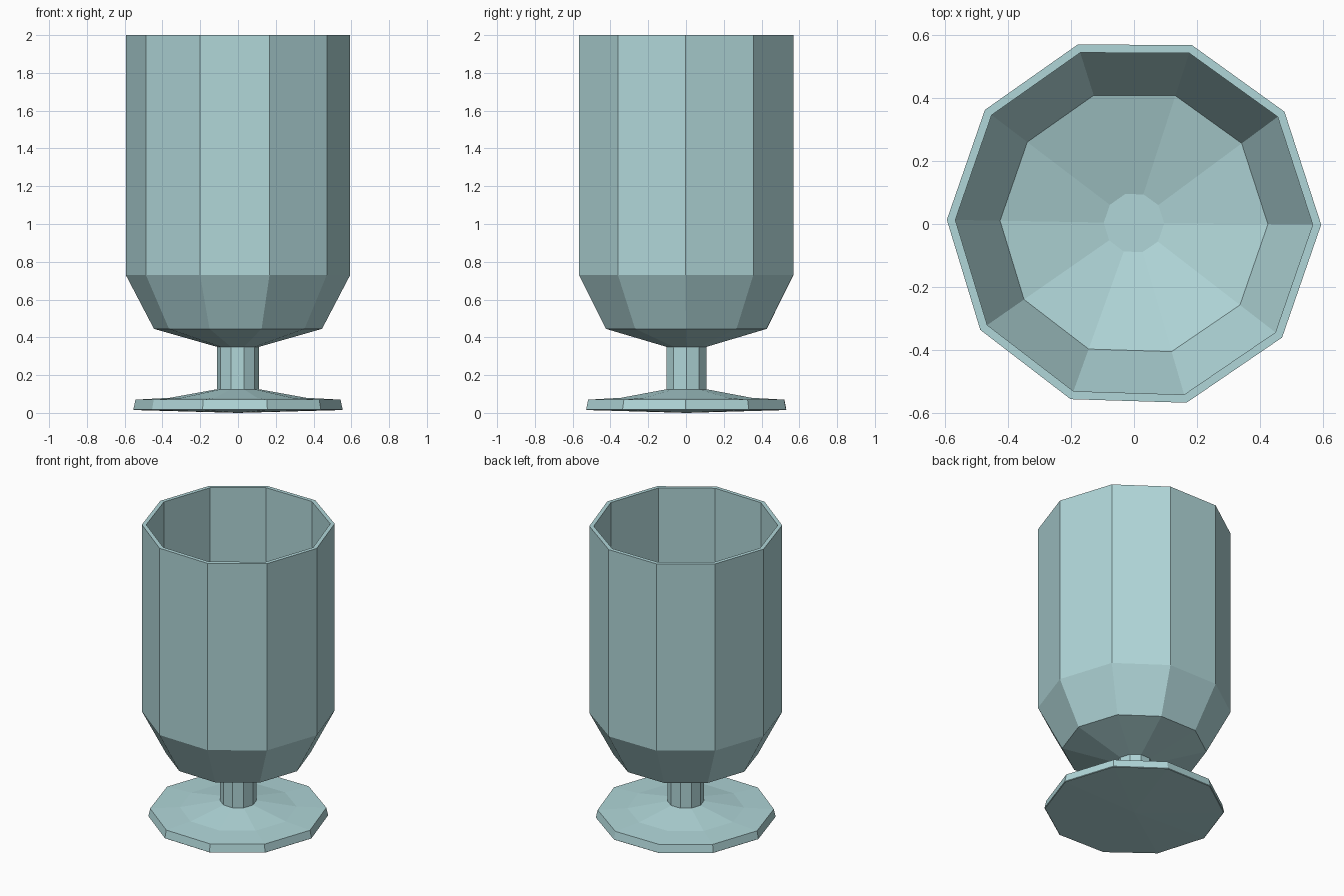
import bpy
import bmesh
from math import cos, sin, radians

cube = bpy.data.objects.get("Cube")
if cube:
    bpy.data.objects.remove(cube, do_unlink=True)

# Pale blue-green glass
glass = bpy.data.materials.new("pale_teal_glass")
glass.use_nodes = True
colour = (0.434, 0.672, 0.687, 1)
glass.diffuse_color = colour
glass.node_tree.nodes["Principled BSDF"].inputs["Base Color"].default_value = colour

# Ten slightly uneven, hand-cut facet directions
TWIST = [-0.5, 0.5, 0, -0.5, -1.2, -1, -1.2, -1.8, -1.7, -1.7]
ANGLES = [radians(36 * i + t) for i, t in enumerate(TWIST)]


def lathe(name, profile, cap_end=False):
    """Sweep (radius, height) points around z as flat facets."""
    bm = bmesh.new()
    rings = [[bm.verts.new((r * cos(a), r * sin(a) + 0.003, z)) for a in ANGLES]
             for r, z in profile]
    n = len(ANGLES)
    for low, high in zip(rings, rings[1:]):
        for i in range(n):
            k = (i + 1) % n
            bm.faces.new((low[i], low[k], high[k], high[i]))
    if cap_end:
        bm.faces.new(rings[-1])
    bmesh.ops.remove_doubles(bm, verts=bm.verts, dist=0.0005)
    mesh = bpy.data.meshes.new(name)
    bm.to_mesh(mesh)
    bm.free()
    mesh.materials.append(glass)
    obj = bpy.data.objects.new(name, mesh)
    bpy.context.collection.objects.link(obj)
    return obj


# Foot: shallow underside, thin rim, gently domed top
lathe("foot", [(0, 0), (0.55, 0.015), (0.554, 0.018), (0.543, 0.07),
               (0.36, 0.08), (0.112, 0.125)])

# Stem: straight faceted column
lathe("stem", [(0.112, 0.125), (0.112, 0.35)])

# Bowl: outer wall up, over the lip, and down the inside to the floor
lathe("bowl", [(0.112, 0.35), (0.445, 0.445), (0.594, 0.73), (0.594, 2.0),
               (0.567, 2.0), (0.567, 0.74), (0.425, 0.465), (0.096, 0.37)],
      cap_end=True)
